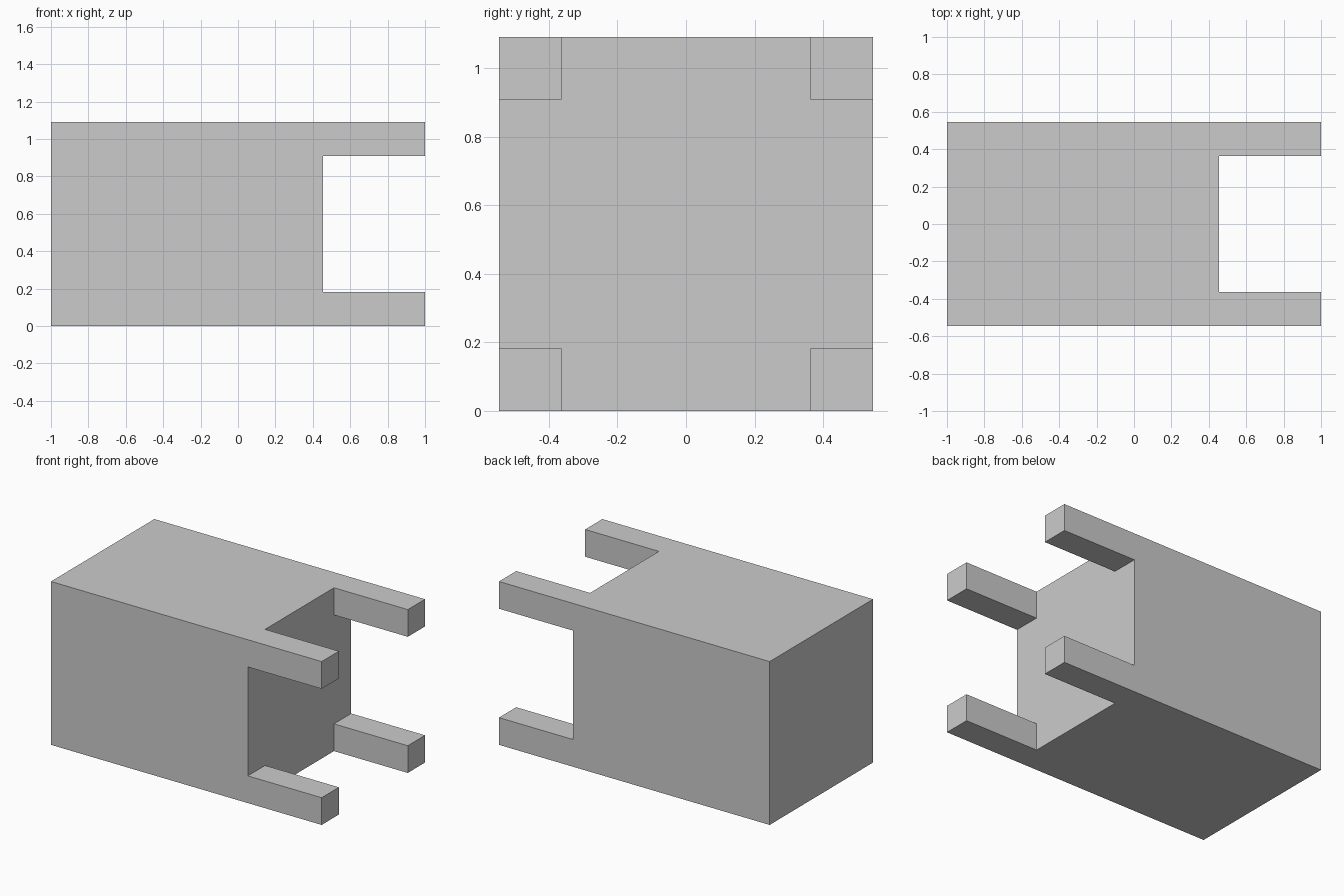
import bpy, bmesh
from math import radians
from mathutils import Matrix, Vector

if "Cube" in bpy.data.objects:
    bpy.data.objects.remove(bpy.data.objects["Cube"])

U = 2 / 11                      # module: the model is 11 x 6 x 6 units
SIZE = 6 * U
BODY_LEN, LEG_LEN = 8 * U, 3 * U
END_X = -1 + BODY_LEN

bm = bmesh.new()

# Solid body block
bmesh.ops.create_cube(bm, size=1, matrix=Matrix.Translation((-1 + BODY_LEN / 2, 0, SIZE / 2))
                      @ Matrix.Diagonal((BODY_LEN, SIZE, SIZE, 1)))

# Score the leg outlines into the block
for co, no in (((0, -2 * U, 0), (0, 1, 0)), ((0, 2 * U, 0), (0, 1, 0)),
               ((0, 0, U), (0, 0, 1)), ((0, 0, 5 * U), (0, 0, 1))):
    bmesh.ops.bisect_plane(bm, geom=bm.verts[:] + bm.edges[:] + bm.faces[:],
                           plane_co=co, plane_no=no)

# Pull four square legs out of the corners of the +x end
bm.normal_update()
corners = []
for f in bm.faces:
    c = f.calc_center_median()
    if f.normal.x > 0.9 and abs(c.y) > 2 * U and abs(c.z - SIZE / 2) > 2 * U:
        corners.append(f)
for r in bmesh.ops.extrude_discrete_faces(bm, faces=corners)["faces"]:
    bmesh.ops.translate(bm, verts=r.verts[:], vec=Vector((LEG_LEN, 0, 0)))

# Merge flush faces so legs run smoothly into the body sides
bmesh.ops.remove_doubles(bm, verts=bm.verts[:], dist=1e-5)
bmesh.ops.dissolve_limit(bm, angle_limit=radians(1), verts=bm.verts[:], edges=bm.edges[:])
bmesh.ops.recalc_face_normals(bm, faces=bm.faces[:])

mesh = bpy.data.meshes.new("block_with_legs")
bm.to_mesh(mesh)
bm.free()
bpy.context.collection.objects.link(bpy.data.objects.new("block_with_legs", mesh))
